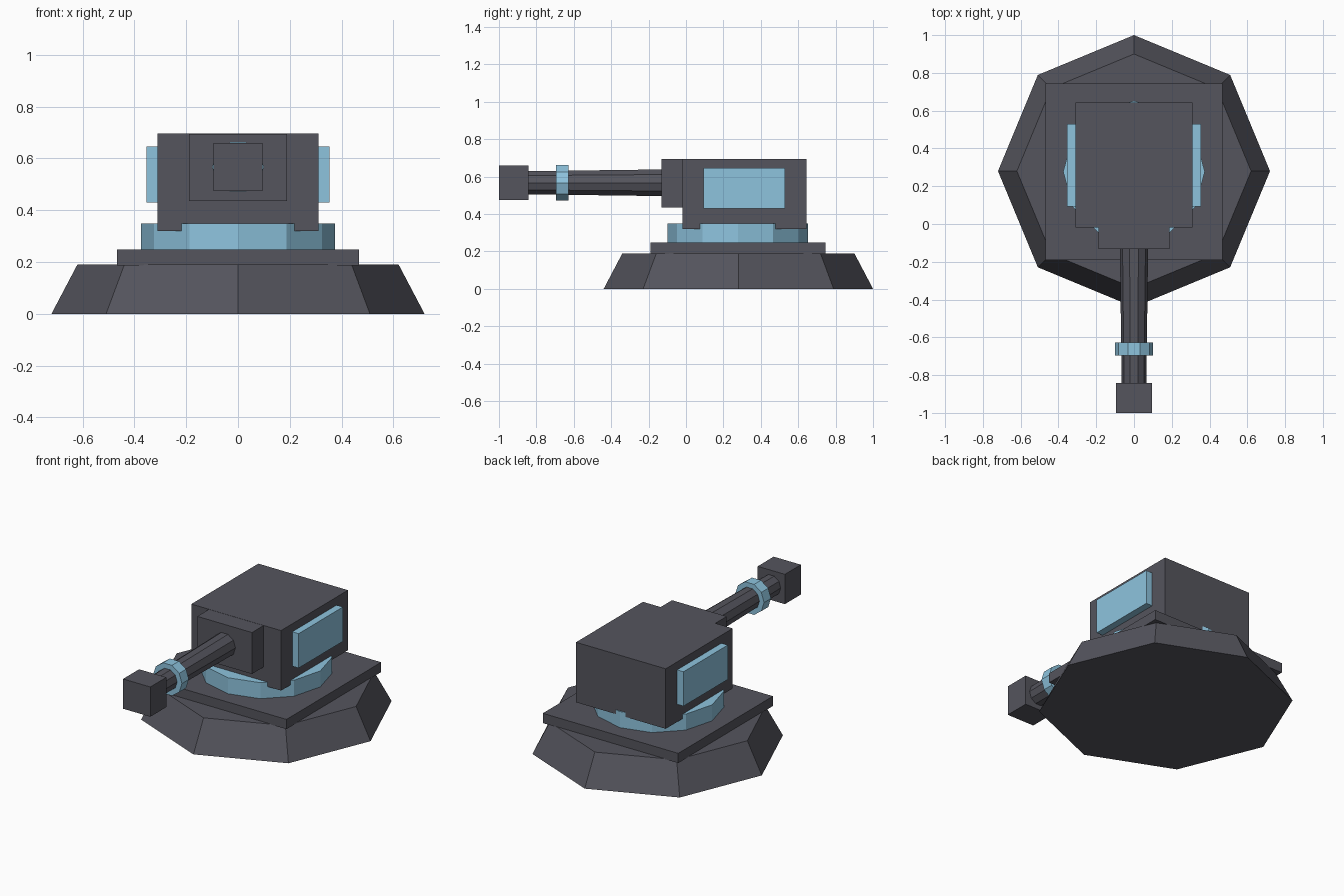
import bpy, bmesh
from math import cos, sin, tau
from mathutils import Vector

if "Cube" in bpy.data.objects:
    bpy.data.objects.remove(bpy.data.objects["Cube"])


def material(name, color):
    m = bpy.data.materials.new(name)
    m.diffuse_color = color
    m.use_nodes = True
    m.node_tree.nodes["Principled BSDF"].inputs["Base Color"].default_value = m.diffuse_color
    return m


DARK = material("dark_metal", (0.09, 0.09, 0.11, 1))
BLUE = material("light_blue", (0.27, 0.55, 0.73, 1))


def finish(name, bm, mat):
    bmesh.ops.recalc_face_normals(bm, faces=bm.faces)
    me = bpy.data.meshes.new(name)
    bm.to_mesh(me)
    bm.free()
    me.materials.append(mat)
    ob = bpy.data.objects.new(name, me)
    bpy.context.collection.objects.link(ob)
    return ob


def box(name, x, y, z, mat):
    """Box from (min, max) ranges."""
    bm = bmesh.new()
    bmesh.ops.create_cube(bm, size=1)
    for v in bm.verts:
        v.co = Vector((r[0] + (c + 0.5) * (r[1] - r[0]) for r, c in zip((x, y, z), v.co)))
    return finish(name, bm, mat)


def frustum(name, sides, center, axis, a, ra, b, rb, mat):
    """Polygonal frustum along 'Y' or 'Z' with one corner on the x axis."""
    bm = bmesh.new()
    rings = []
    for pos, r in ((a, ra), (b, rb)):
        ring = []
        for i in range(sides):
            u, w = r * cos(tau * i / sides), r * sin(tau * i / sides) + center
            ring.append(bm.verts.new((u, w, pos) if axis == 'Z' else (u, pos, w)))
        rings.append(ring)
        bm.faces.new(ring)
    for i in range(sides):
        j = (i + 1) % sides
        bm.faces.new((rings[0][i], rings[0][j], rings[1][j], rings[1][i]))
    return finish(name, bm, mat)


# Base and turning ring
frustum("base", 8, 0.28, 'Z', 0, 0.72, 0.19, 0.62, DARK)
box("base_plate", (-0.468, 0.468), (-0.19, 0.745), (0.187, 0.248), DARK)
frustum("turning_ring", 12, 0.277, 'Z', 0.24, 0.375, 0.348, 0.375, BLUE)

# Turret housing with front block
box("turret_body", (-0.31, 0.31), (-0.018, 0.643), (0.32, 0.695), DARK)
box("barrel_mount", (-0.189, 0.189), (-0.132, 0.0), (0.435, 0.694), DARK)

# Side panels, mirrored
for side, x in (("left", (-0.354, -0.3)), ("right", (0.3, 0.354))):
    box(side + "_side_panel", x, (0.093, 0.53), (0.43, 0.645), BLUE)

# Barrel, collar and muzzle
frustum("barrel", 10, 0.567, 'Y', -0.12, 0.075, -0.85, 0.065, DARK)
frustum("barrel_collar", 10, 0.567, 'Y', -0.628, 0.1, -0.696, 0.1, BLUE)
box("muzzle", (-0.094, 0.094), (-1.0, -0.842), (0.474, 0.66), DARK)
